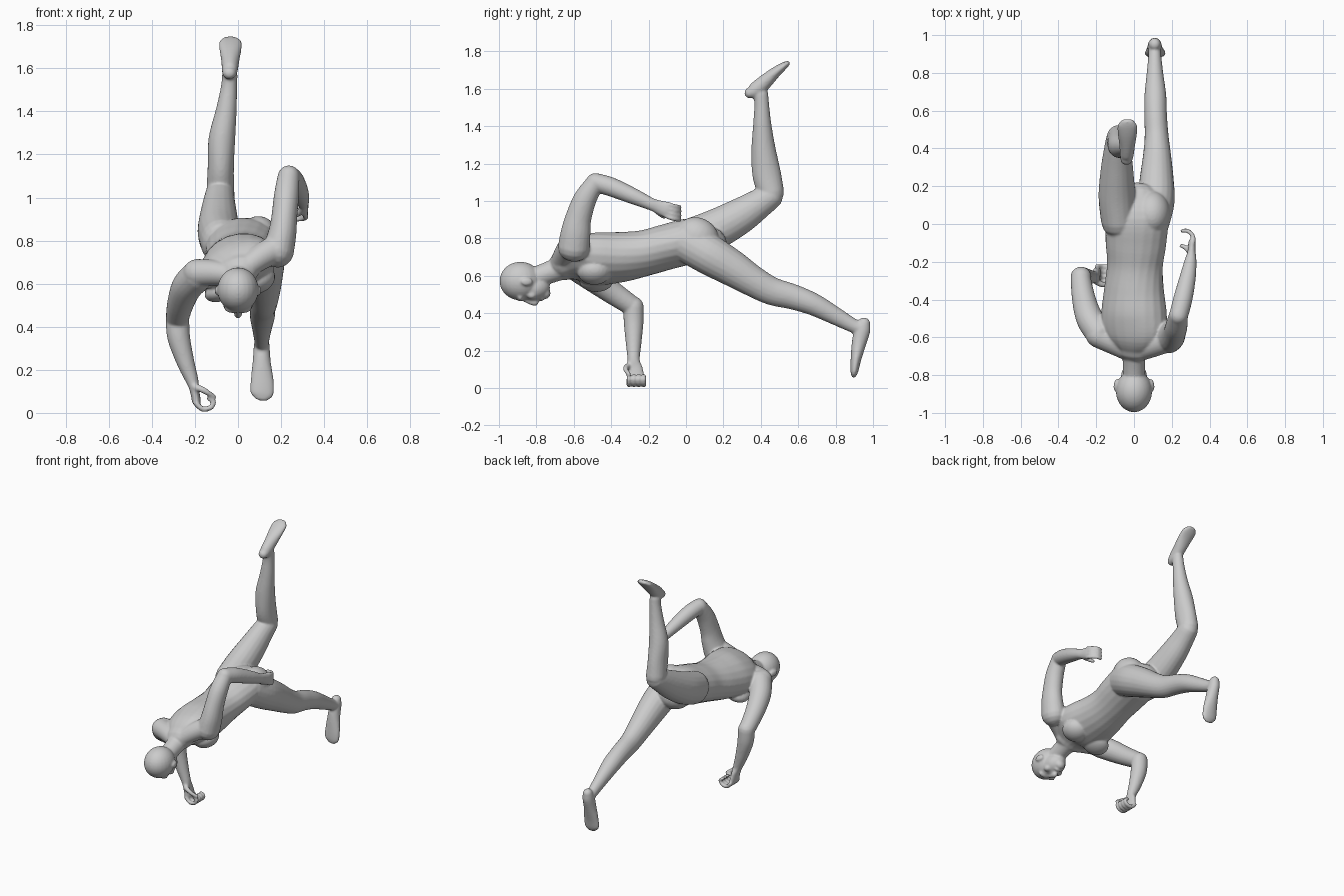
import bpy, bmesh
from math import sin, cos, pi, radians
from mathutils import Vector, Matrix

bm = bmesh.new()
N = 20


def catmull(p, t):
    i = min(int(t), len(p) - 2)
    f = t - i
    a, b, c, d = p[max(i - 1, 0)], p[i], p[i + 1], p[min(i + 2, len(p) - 1)]
    return [0.5 * (2 * q + (r - o) * f + (2 * o - 5 * q + 4 * r - s) * f ** 2
                   + (3 * q - o - 3 * r + s) * f ** 3) for o, q, r, s in zip(a, b, c, d)]


def loft(rings, side=(1, 0, 0), steps=5):
    """Round-capped smooth tube through rings (x, y, z, half width, half depth, roll)."""
    rings = [list(r) + [r[3]] * (5 - len(r)) for r in rings]
    rings = [r + [0] * (6 - len(r)) for r in rings]
    n = (len(rings) - 1) * steps
    pts = [catmull(rings, k / steps) for k in range(n + 1)]
    pos = [Vector(p[:3]) for p in pts]
    frames = []
    for k, p in enumerate(pts):
        t = (pos[min(k + 1, n)] - pos[max(k - 1, 0)]).normalized()
        u = Vector(side)
        u.rotate(Matrix.Rotation(radians(p[5]), 3, 'Y').inverted())
        u = (u - t * u.dot(t)).normalized()
        frames.append((pos[k], u, t.cross(u), t, p[3], p[4]))

    def cap(fr, sign):
        c, u, v, t, a, b = fr
        return [(c + t * sign * min(a, b) * sin(q), u, v, t, a * cos(q), b * cos(q))
                for q in (0.4, 0.8, 1.15, 1.45)]
    frames = cap(frames[0], -1)[::-1] + frames + cap(frames[-1], 1)
    loops = [[bm.verts.new(c + u * a * cos(2 * pi * j / N) + v * b * sin(2 * pi * j / N))
              for j in range(N)] for c, u, v, t, a, b in frames]
    for A, B in zip(loops, loops[1:]):
        for j in range(N):
            bm.faces.new((A[j], A[(j + 1) % N], B[(j + 1) % N], B[j]))
    bm.faces.new(loops[0][::-1])
    bm.faces.new(loops[-1])


def blob(c, r, rot=(0, 0, 0)):
    m = Matrix.Translation(c)
    for ang, ax in zip(rot, 'XYZ'):
        m = m @ Matrix.Rotation(radians(ang), 4, ax)
    bmesh.ops.create_uvsphere(bm, u_segments=24, v_segments=16, radius=1,
                              matrix=m @ Matrix.Diagonal((*r, 1)))


# torso, twisted so the left shoulder is raised
loft([(.015, .12, .765, .13, .10, 3), (.015, .03, .785, .165, .122, 5), (.01, -.1, .755, .162, .122, 8),
      (.005, -.22, .722, .15, .122, 12), (0, -.35, .70, .162, .132, 18), (0, -.48, .69, .18, .135, 22),
      (0, -.58, .685, .175, .11, 24), (0, -.65, .66, .11, .08, 24)])
# neck and shoulder muscles
loft([(0, -.60, .67, .075), (0, -.70, .63, .062), (0, -.78, .60, .058), (0, -.85, .575, .06)])
loft([(.02, -.68, .66, .05), (.10, -.645, .72, .06), (.19, -.61, .77, .065)], (0, 1, 0))
loft([(-.02, -.68, .64, .05), (-.11, -.63, .65, .06), (-.19, -.59, .65, .065)], (0, 1, 0))
# chest and buttocks
blob((.09, -.49, .62), (.085, .09, .065), (0, -22, 0))
blob((-.075, -.48, .57), (.085, .09, .05), (0, -22, 0))
blob((.095, .06, .805), (.095, .12, .105), (-30, 0, 0))
blob((-.085, .06, .81), (.095, .11, .095))

# head, facing down
blob((0, -.885, .572), (.096, .112, .103))
blob((0, -.815, .535), (.07, .088, .068), (8, 0, 0))
blob((0, -.752, .508), (.034, .028, .032))
loft([(0, -.875, .475, .009), (0, -.84, .462, .013), (0, -.808, .458, .019), (0, -.797, .468, .012)])
blob((0, -.772, .477), (.026, .014, .012))
for s in (-1, 1):
    blob((s * .034, -.887, .478), (.034, .014, .014), (0, -s * 15, 0))
    blob((s * .045, -.825, .497), (.024, .026, .022))
    blob((s * .096, -.85, .568), (.011, .032, .022), (0, 0, s * 12))

# left leg, reaching back and down
loft([(.09, 0, .785, .095, .11), (.115, .12, .715, .1, .108), (.12, .24, .645, .09, .098),
      (.122, .36, .57, .075, .083), (.12, .46, .518, .064, .075), (.115, .57, .488, .06, .068),
      (.113, .68, .448, .058, .06), (.111, .79, .39, .045, .049), (.11, .885, .338, .035, .039),
      (.11, .925, .32, .034, .036)])
loft([(.11, .952, .345, .032, .034), (.11, .943, .31, .037, .043), (.11, .925, .24, .042, .039),
      (.112, .908, .15, .054, .028), (.112, .9, .09, .054, .021), (.11, .897, .07, .038, .014)])
# right leg, kicked up behind
loft([(-.08, .02, .795, .095, .11), (-.09, .15, .845, .098, .108), (-.09, .29, .92, .086, .096),
      (-.087, .39, .985, .073, .08), (-.082, .45, 1.025, .066, .07)])
loft([(-.082, .455, 1.045, .064, .07), (-.08, .432, 1.14, .061, .077), (-.075, .415, 1.27, .062, .066),
      (-.055, .408, 1.4, .049, .05), (-.042, .405, 1.51, .038, .04), (-.038, .4, 1.57, .036, .04)])
loft([(-.04, .342, 1.578, .032, .03), (-.038, .37, 1.592, .037, .042), (-.036, .42, 1.635, .042, .04),
      (-.035, .475, 1.685, .051, .03), (-.035, .52, 1.72, .053, .021), (-.035, .542, 1.735, .038, .014)])

# left arm, elbow lifted above the back
loft([(.185, -.6, .75, .075, .085), (.205, -.59, .83, .066, .08), (.215, -.575, .91, .06, .07),
      (.225, -.54, 1.01, .058, .062), (.235, -.485, 1.098, .051, .05)])
loft([(.236, -.485, 1.1, .05), (.258, -.4, 1.075, .051), (.285, -.28, 1.025, .043),
      (.3, -.19, .985, .031, .034), (.305, -.15, .97, .022, .036), (.307, -.1, .952, .02, .044)])
for k in range(4):
    z = .985 - k * .023
    loft([(.312, -.1, z, .0125), (.312, -.065, z - .012, .012), (.285, -.037, z - .016, .0115),
          (.256, -.036, z - .018, .011)], (0, 0, 1))
loft([(.3, -.16, .95, .016), (.28, -.13, .925, .014), (.252, -.115, .915, .012)], (0, 0, 1))
# right arm, hanging to a closed hand
loft([(-.185, -.575, .64, .075), (-.235, -.5, .588, .072), (-.265, -.4, .515, .063),
      (-.282, -.29, .44, .054)])
loft([(-.281, -.28, .435, .055, .054), (-.275, -.28, .35, .053), (-.245, -.28, .24, .042),
      (-.213, -.28, .15, .03, .033), (-.203, -.275, .11, .022, .042), (-.193, -.268, .055, .021, .048)])
for k in range(4):
    y = -.306 + k * .027
    loft([(-.195, y, .045, .0135), (-.165, y, .018, .013), (-.128, y, .024, .0125),
          (-.113, y, .05, .012), (-.135, y, .066, .011)], (0, 1, 0))
loft([(-.2, -.305, .12, .017), (-.165, -.322, .108, .015), (-.135, -.318, .09, .013),
      (-.11, -.305, .075, .011)], (0, 1, 0))

# fuse all parts into one smooth skin
bmesh.ops.recalc_face_normals(bm, faces=bm.faces)
me = bpy.data.meshes.new("human_body")
bm.to_mesh(me)
bm.free()
body = bpy.data.objects.new("human_body", me)
bpy.context.collection.objects.link(body)
rm = body.modifiers.new("fuse", 'REMESH')
rm.mode = 'VOXEL'
rm.voxel_size = 0.0065
rm.use_smooth_shade = True
sm = body.modifiers.new("soften", 'SMOOTH')
sm.factor = 0.5
sm.iterations = 7
